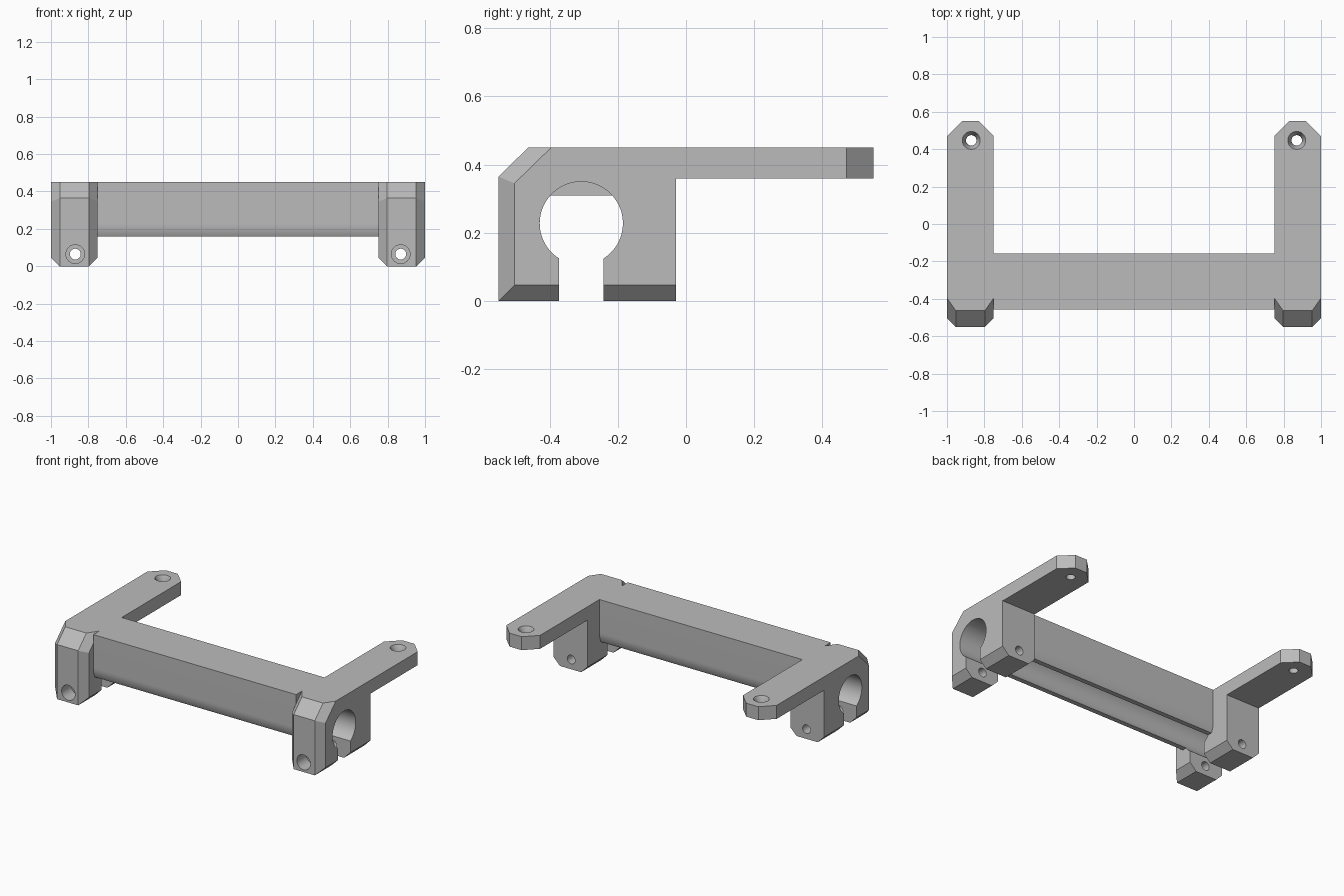
import bpy
import bmesh
from math import sin, cos, pi, asin
from mathutils import Vector

if "Cube" in bpy.data.objects:
    bpy.data.objects.remove(bpy.data.objects["Cube"], do_unlink=True)

# Shared dimensions
BORE_Y, BORE_Z, BORE_R = -0.307, 0.228, 0.122
SHELL_R = 0.15
INNER_X, OUTER_X = 0.75, 1.0
HOLE_X = 0.87
TOP = 0.45

grey = bpy.data.materials.new("plain_grey")
grey.use_nodes = True
grey.diffuse_color = (0.5, 0.5, 0.5, 1)
grey.node_tree.nodes["Principled BSDF"].inputs["Base Color"].default_value = (0.5, 0.5, 0.5, 1)


def arc(radius, start, end, steps):
    """Points of an arc around the bore axis, as (y, z)."""
    angles = [start + (end - start) * i / steps for i in range(steps + 1)]
    return [(BORE_Y + radius * cos(a), BORE_Z + radius * sin(a)) for a in angles]


def extrude_profile(profile, x0, x1):
    """Bmesh solid from a (y, z) outline pushed along x."""
    bm = bmesh.new()
    face = bm.faces.new([bm.verts.new((x0, y, z)) for y, z in profile])
    out = bmesh.ops.extrude_face_region(bm, geom=[face])["geom"]
    moved = [v for v in out if isinstance(v, bmesh.types.BMVert)]
    bmesh.ops.translate(bm, verts=moved, vec=(x1 - x0, 0, 0))
    bmesh.ops.recalc_face_normals(bm, faces=bm.faces)
    return bm


def lathe(stations, centre, axis):
    """Bmesh solid of stacked rings (distance, radius) along an axis."""
    bm = bmesh.new()
    axis = Vector(axis)
    side = Vector((1, 0, 0))
    up = axis.cross(side)
    count = 32
    rings = []
    for dist, radius in stations:
        ring = []
        for i in range(count):
            a = 2 * pi * i / count
            offset = axis * dist + (side * cos(a) + up * sin(a)) * radius
            ring.append(bm.verts.new(Vector(centre) + offset))
        rings.append(ring)
    for low, high in zip(rings, rings[1:]):
        for i in range(count):
            j = (i + 1) % count
            bm.faces.new((low[i], low[j], high[j], high[i]))
    bm.faces.new(rings[0])
    bm.faces.new(rings[-1])
    bmesh.ops.recalc_face_normals(bm, faces=bm.faces)
    return bm


def make_object(name, bm):
    mesh = bpy.data.meshes.new(name)
    bm.to_mesh(mesh)
    bm.free()
    mesh.materials.append(grey)
    obj = bpy.data.objects.new(name, mesh)
    bpy.context.collection.objects.link(obj)
    return obj


def activate(obj):
    bpy.ops.object.select_all(action="DESELECT")
    obj.select_set(True)
    bpy.context.view_layer.objects.active = obj


def cut(obj, bm):
    """Subtract a solid from an object for good."""
    cutter = make_object("cutter", bm)
    cutter.hide_render = True
    activate(obj)
    mod = obj.modifiers.new("cut", "BOOLEAN")
    mod.operation = "DIFFERENCE"
    mod.solver = "EXACT"
    mod.object = cutter
    bpy.ops.object.modifier_apply(modifier=mod.name)
    bpy.data.objects.remove(cutter, do_unlink=True)


def shade(obj):
    activate(obj)
    bpy.ops.object.shade_smooth_by_angle(angle=pi / 6)


def bevel(bm, edges, width):
    bmesh.ops.bevel(bm, geom=edges, offset=width, offset_type="OFFSET",
                    segments=1, profile=0.5, affect="EDGES")


# Clamp outline: the first four points are the chamfered run
chain = [(-0.03, 0), (-0.55, 0), (-0.55, 0.365), (-0.463, TOP)]
outline = chain + [(0.55, TOP), (0.55, 0.36), (-0.03, 0.36)]


def on_chain(edge):
    a, b = (v.co for v in edge.verts)
    if abs(a.x - b.x) > 0.01:
        return False
    spots = [next((i for i, p in enumerate(chain)
                   if abs(p[0] - c.y) + abs(p[1] - c.z) < 0.001), -9) for c in (a, b)]
    return min(spots) >= 0 and abs(spots[0] - spots[1]) == 1


def on_tip(edge):
    a, b = (v.co for v in edge.verts)
    return min(a.y, b.y) > 0.54 and abs(a.z - b.z) > 0.01


# Clamps with mounting arms
for side, name in ((1, "left_clamp_arm"), (-1, "right_clamp_arm")):
    bm = extrude_profile(outline, side * INNER_X, side * OUTER_X)
    bevel(bm, [e for e in bm.edges if on_chain(e)], 0.047)
    bevel(bm, [e for e in bm.edges if on_tip(e)], 0.08)
    clamp = make_object(name, bm)

    # Rod bore with its open slot
    half = 0.065
    gap = asin(half / BORE_R)
    keyhole = arc(BORE_R, -pi / 2 + gap, 1.5 * pi - gap, 64)
    keyhole += [(BORE_Y - half, -0.1), (BORE_Y + half, -0.1)]
    cut(clamp, extrude_profile(keyhole, side * 0.6, side * 1.1))

    # Counterbored clamping bolt hole
    cut(clamp, lathe([(-0.1, 0.05), (0.1, 0.05), (0.1, 0.029), (0.7, 0.029)],
                     (side * HOLE_X, -0.55, 0.065), (0, 1, 0)))
    # Countersunk mounting hole
    cut(clamp, lathe([(-0.02, 0.058), (0.04, 0.028), (0.2, 0.028)],
                     (side * HOLE_X, 0.447, TOP), (0, 0, -1)))
    shade(clamp)

# Cross bar: rounded shell with a flat-topped channel underneath
lip = BORE_Z - 0.16
outer, inner = asin(lip / SHELL_R), asin(lip / BORE_R)
roof = asin((0.31 - BORE_Z) / BORE_R)
section = [(BORE_Y - SHELL_R, TOP)]
section += arc(SHELL_R, pi, pi + outer, 10)
section += arc(BORE_R, pi + inner, pi - roof, 20)
section += arc(BORE_R, roof, -inner, 20)
section += arc(SHELL_R, -outer, 0, 10)
section += [(BORE_Y + SHELL_R, TOP)]
shade(make_object("cross_bar", extrude_profile(section, -INNER_X, INNER_X)))
